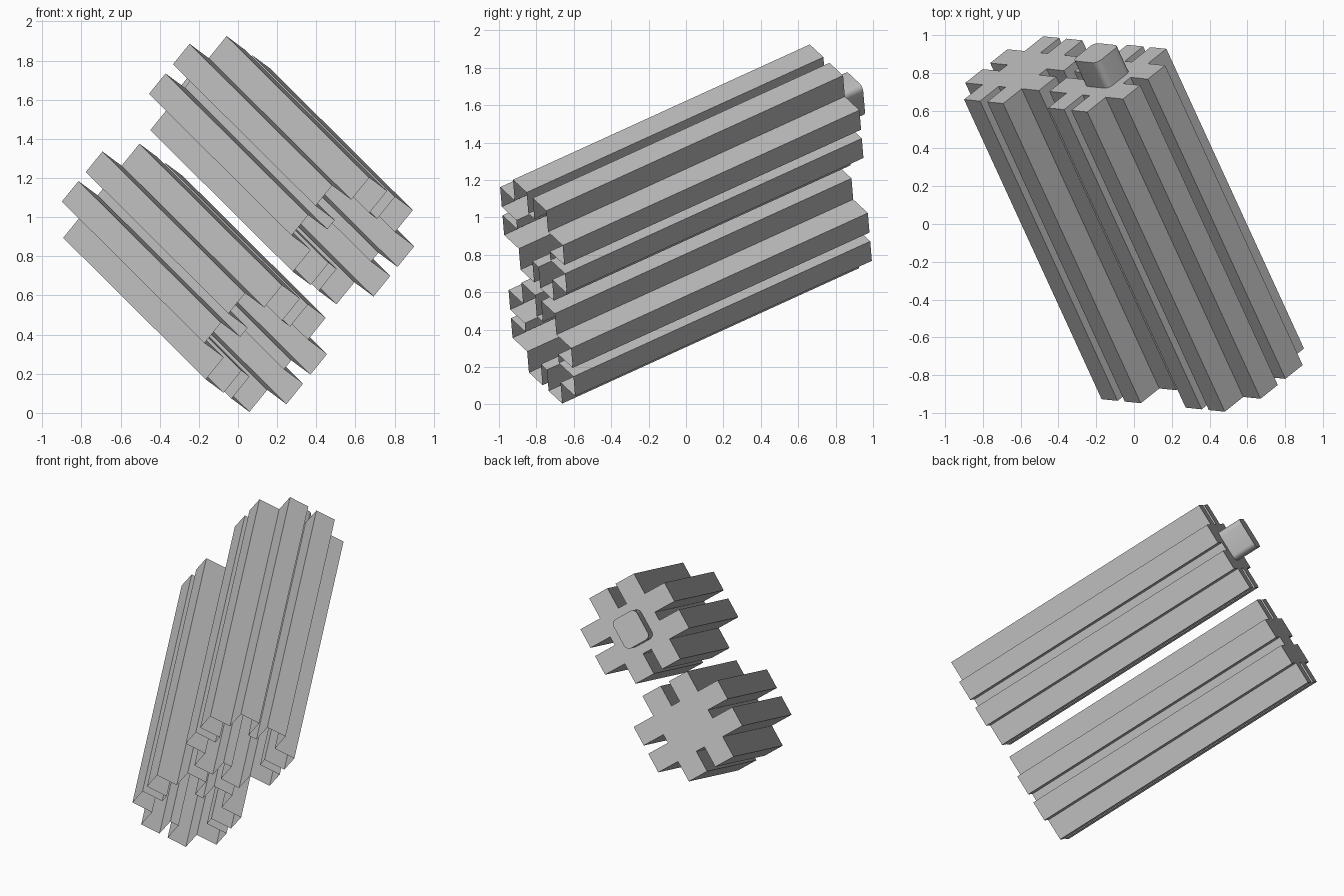
import bpy, bmesh
from mathutils import Vector, Matrix

cube = bpy.data.objects.get("Cube")
if cube:
    bpy.data.objects.remove(cube, do_unlink=True)

# One plain grey for everything
grey = bpy.data.materials.new("light_grey")
grey.use_nodes = True
colour = (0.5, 0.5, 0.5, 1)
grey.diffuse_color = colour
grey.node_tree.nodes["Principled BSDF"].inputs["Base Color"].default_value = colour

# Leaning frame: local z runs along the bars to the back, local x from lower to upper bar
LENGTH = 1.89
back = Vector((-0.73, 1.59, 0.725)).normalized()
spacing = Vector((0.445, -0.045, 0.55))
side = (spacing - back * spacing.dot(back)).normalized()
across = back.cross(side)
frame = Matrix((side, across, back)).transposed().to_4x4()
middle = Vector((0, 0, 0.965))


def make_object(name, bm, centre):
    mesh = bpy.data.meshes.new(name)
    bm.to_mesh(mesh)
    bm.free()
    mesh.materials.append(grey)
    obj = bpy.data.objects.new(name, mesh)
    obj.matrix_world = Matrix.Translation(centre) @ frame
    bpy.context.collection.objects.link(obj)
    return obj


def eight_arm_profile(tip=0.31, outer=0.165, inner=0.03):
    """Crossed-bars outline: one quarter turned four times."""
    quarter = [(outer, inner), (tip, inner), (tip, outer), (outer, outer),
               (outer, tip), (inner, tip), (inner, outer)]
    points = []
    for _ in range(4):
        points += quarter
        quarter = [(-y, x) for x, y in quarter]
    return points


def fluted_bar(name, centre):
    """Hollow bar, open at the front and closed at the back."""
    bm = bmesh.new()
    profile = eight_arm_profile()
    front = [bm.verts.new((x, y, -LENGTH / 2)) for x, y in profile]
    rear = [bm.verts.new((x, y, LENGTH / 2)) for x, y in profile]
    count = len(profile)
    for i in range(count):
        j = (i + 1) % count
        bm.faces.new((front[i], front[j], rear[j], rear[i]))
    bm.faces.new(rear)
    return make_object(name, bm, centre)


fluted_bar("lower_bar", middle - spacing / 2)
fluted_bar("upper_bar", middle + spacing / 2)

# Peg with rounded long edges on the back of the upper bar
depth = 0.16
bm = bmesh.new()
bmesh.ops.create_cube(bm, size=1, matrix=Matrix.Translation((0, 0, (LENGTH + depth) / 2))
                      @ Matrix.Diagonal((0.21, 0.175, depth, 1)))
long_edges = [e for e in bm.edges if abs(e.verts[0].co.z - e.verts[1].co.z) > depth / 2]
bmesh.ops.bevel(bm, geom=long_edges, offset=0.035, segments=5, profile=0.5, affect='EDGES')
peg = make_object("back_peg", bm, middle + spacing / 2)
bpy.ops.object.select_all(action='DESELECT')
peg.select_set(True)
bpy.context.view_layer.objects.active = peg
bpy.ops.object.shade_smooth_by_angle()
